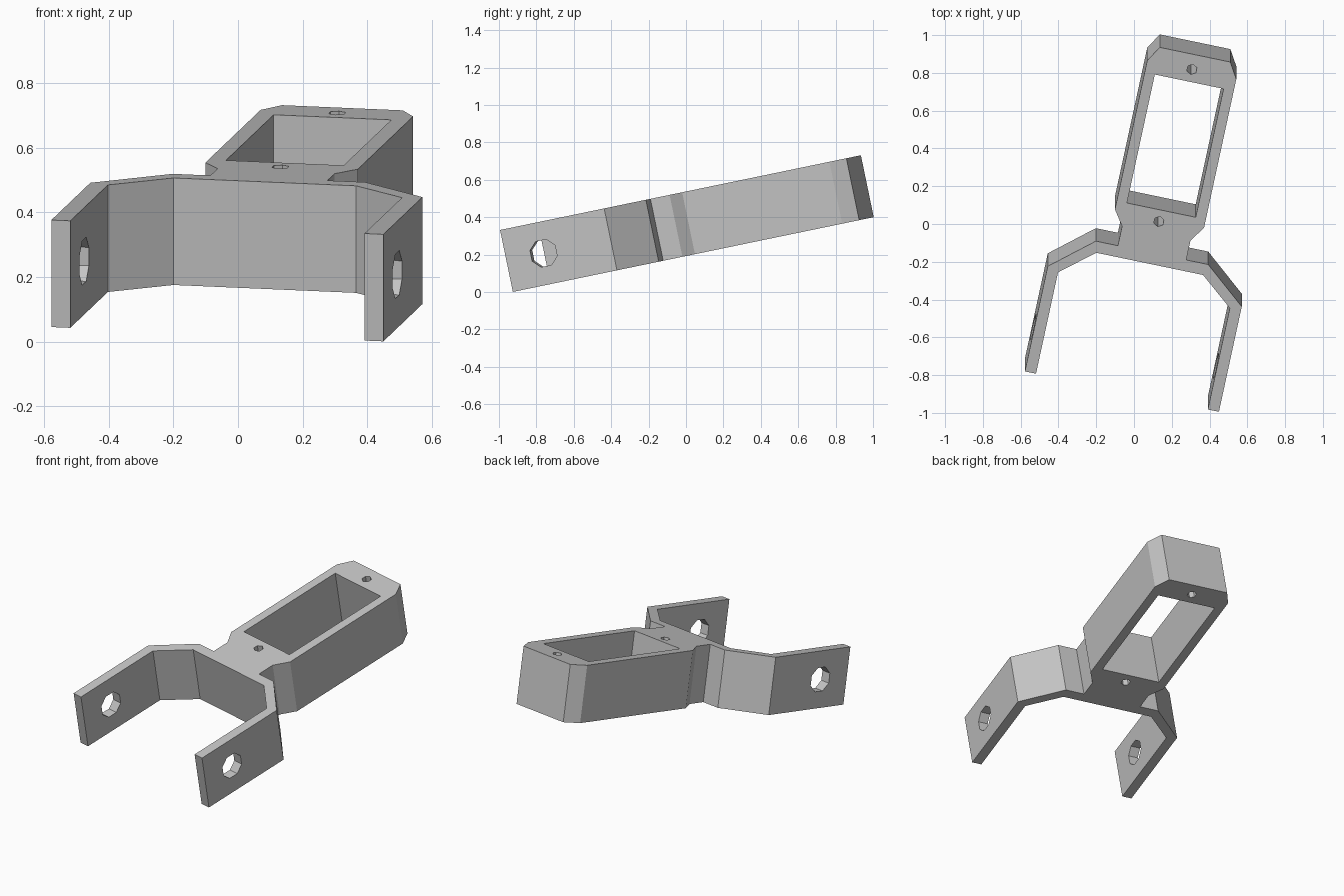
import bpy, bmesh
from math import radians, pi, cos
from mathutils import Matrix

cube = bpy.data.objects.get("Cube")
if cube:
    bpy.data.objects.remove(cube)

HEIGHT = 0.338
TILT = Matrix.Translation((0, 0.069, 0.207)) @ Matrix.Rotation(radians(11.7), 4, 'X')
POSE = TILT @ Matrix.Rotation(radians(-12), 4, 'Z') @ Matrix.Translation((0.126, 0, 0))

grey = bpy.data.materials.new("plain grey")
grey.use_nodes = True
colour = (0.55, 0.55, 0.55, 1)
grey.diffuse_color = colour
grey.node_tree.nodes["Principled BSDF"].inputs["Base Color"].default_value = colour


def make_object(name, bm):
    bmesh.ops.recalc_face_normals(bm, faces=bm.faces)
    mesh = bpy.data.meshes.new(name)
    bm.to_mesh(mesh)
    bm.free()
    mesh.materials.append(grey)
    obj = bpy.data.objects.new(name, mesh)
    bpy.context.collection.objects.link(obj)
    return obj


def prism(name, outline, low, high):
    bm = bmesh.new()
    face = bm.faces.new([bm.verts.new((x, y, low)) for x, y in outline])
    top = bmesh.ops.extrude_face_region(bm, geom=[face])["geom"]
    bmesh.ops.translate(bm, vec=(0, 0, high - low),
                        verts=[v for v in top if isinstance(v, bmesh.types.BMVert)])
    return make_object(name, bm)


def drill(name, sides, radius, depth, matrix):
    bm = bmesh.new()
    bmesh.ops.create_cone(bm, cap_ends=True, segments=sides, radius1=radius,
                          radius2=radius, depth=depth, matrix=matrix)
    return make_object(name, bm)


# Bracket outline: right half from the back end round to the fork crotch
half = [(0.191, 0.962), (0.241, 0.878), (0.241, 0.056), (0.185, -0.026),
        (0.185, -0.133), (0.304, -0.133), (0.525, -0.319), (0.525, -0.9),
        (0.465, -0.9), (0.465, -0.34), (0.289, -0.194)]
outline = half + [(-x, y) for x, y in reversed(half)]
bracket = prism("fork_bracket", outline, 0, HEIGHT)

# Rectangular pocket through the frame
pocket = [(-0.186, 0.103), (0.186, 0.103), (0.186, 0.813), (-0.186, 0.813)]
cutters = [prism("pocket_cutter", pocket, -0.1, HEIGHT + 0.1)]

# Screw holes at both ends of the pocket
for y in (0.04, 0.881):
    place = Matrix.Translation((0, y, HEIGHT / 2))
    cutters.append(drill("screw_cutter", 6, 0.028, 0.6, place))

# Octagonal pivot holes through both prongs
place = (Matrix.Translation((0, -0.693, HEIGHT / 2)) @ Matrix.Rotation(pi / 2, 4, 'Y')
         @ Matrix.Rotation(pi / 8, 4, 'Z'))
cutters.append(drill("pivot_cutter", 8, 0.07 / cos(pi / 8), 1.4, place))

for cutter in cutters:
    cutter.hide_render = True
    mod = bracket.modifiers.new(cutter.name, 'BOOLEAN')
    mod.operation = 'DIFFERENCE'
    mod.solver = 'EXACT'
    mod.object = cutter

# Bake the cuts, drop the cutters and tilt the bracket into place
graph = bpy.context.evaluated_depsgraph_get()
baked = bpy.data.meshes.new_from_object(bracket.evaluated_get(graph))
bracket.modifiers.clear()
bracket.data = baked
for cutter in cutters:
    bpy.data.objects.remove(cutter)
baked.transform(POSE)
